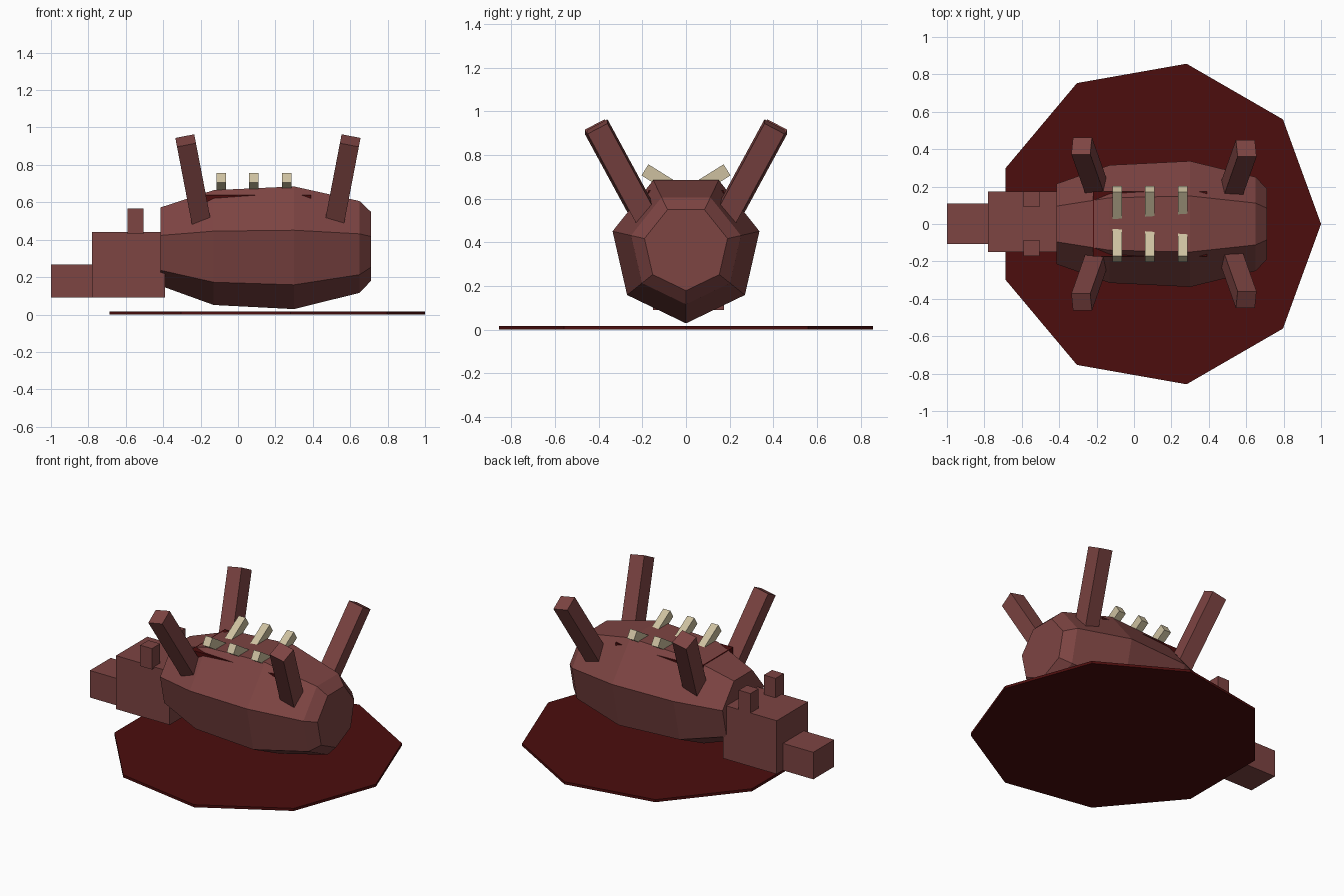
import bpy, bmesh, math
from mathutils import Vector, Matrix, Euler

cube = bpy.data.objects.get("Cube")
if cube:
    bpy.data.objects.remove(cube, do_unlink=True)


def material(name, rgb):
    m = bpy.data.materials.new(name)
    m.use_nodes = True
    m.diffuse_color = (*rgb, 1)
    m.node_tree.nodes["Principled BSDF"].inputs["Base Color"].default_value = (*rgb, 1)
    return m


flesh = material("raw flesh", (0.205, 0.058, 0.055))
blood = material("dark blood", (0.072, 0.004, 0.004))
bone = material("bone", (0.61, 0.53, 0.35))


def add_object(name, bm, mat):
    bmesh.ops.recalc_face_normals(bm, faces=bm.faces)
    mesh = bpy.data.meshes.new(name)
    bm.to_mesh(mesh)
    bm.free()
    mesh.materials.append(mat)
    obj = bpy.data.objects.new(name, mesh)
    bpy.context.collection.objects.link(obj)
    return obj


def loft(name, rings, mat):
    """Skin a list of equal-sided rings and cap both ends."""
    bm = bmesh.new()
    loops = [[bm.verts.new(p) for p in ring] for ring in rings]
    n = len(loops[0])
    for a, b in zip(loops, loops[1:]):
        for i in range(n):
            j = (i + 1) % n
            bm.faces.new((a[i], a[j], b[j], b[i]))
    bm.faces.new(loops[0])
    bm.faces.new(loops[-1])
    return add_object(name, bm, mat)


def box(name, center, size, mat, rotation=(0, 0, 0)):
    bm = bmesh.new()
    bmesh.ops.create_cube(bm, size=1)
    bm.transform(Matrix.LocRotScale(Vector(center), Euler(rotation), Vector(size)))
    return add_object(name, bm, mat)


def span_box(name, low, high, mat):
    low, high = Vector(low), Vector(high)
    return box(name, (low + high) / 2, high - low, mat)


# Pool on the ground: nine-sided disc
def pool_ring(z, sides=9, radius=0.87):
    return [(0.13 + radius * math.cos(math.tau * i / sides),
             radius * math.sin(math.tau * i / sides), z) for i in range(sides)]


loft("blood_pool", [pool_ring(0), pool_ring(0.017)], blood)


# Body: seven-sided barrel lying along x, one edge pointing down
def body_ring(x, radius, sides=7):
    return [(x, radius * math.sin(math.tau * i / sides),
             0.374 - radius * math.cos(math.tau * i / sides)) for i in range(sides)]


stations = [(-0.415, 0.22), (-0.13, 0.323), (0.30, 0.345), (0.65, 0.258), (0.71, 0.195)]
loft("body", [body_ring(x, r) for x, r in stations], flesh)

# Open belly, just breaking through the skin
span_box("belly_wound", (-0.22, -0.175, 0.45), (0.39, 0.175, 0.638), blood)

# Head, snout and ears
span_box("head", (-0.78, -0.15, 0.09), (-0.39, 0.175, 0.44), flesh)
span_box("snout", (-1.0, -0.106, 0.09), (-0.78, 0.11, 0.267), flesh)
span_box("left_ear", (-0.59, 0.09, 0.43), (-0.505, 0.175, 0.567), flesh)
span_box("right_ear", (-0.59, -0.17, 0.43), (-0.505, -0.085, 0.567), flesh)

# Legs splayed upwards, tilted outwards and away from the middle
leg_length = 0.6
for end, x, y, lean in (("front", -0.28, 0.418, -0.19), ("rear", 0.60, 0.405, 0.19)):
    for side, s in (("left", 1), ("right", -1)):
        turn = Euler((-s * 0.49, lean, 0))
        top = Vector((x, s * y, 0.93))
        down = turn.to_matrix() @ Vector((0, 0, -leg_length / 2))
        box(f"{end}_{side}_leg", top + down, (0.103, 0.103, leg_length), flesh, turn)

# Ribs: three pairs of short bars rising outwards from the belly
rib_length, rib_angle = 0.25, 0.56
for i, x in enumerate((-0.09, 0.085, 0.26), 1):
    for side, s in (("left", 1), ("right", -1)):
        center = (x, s * (0.188 - math.cos(rib_angle) * rib_length / 2),
                  0.732 - math.sin(rib_angle) * rib_length / 2)
        box(f"{side}_rib_{i}", center, (0.05, rib_length, 0.06), bone, (s * rib_angle, 0, 0))
